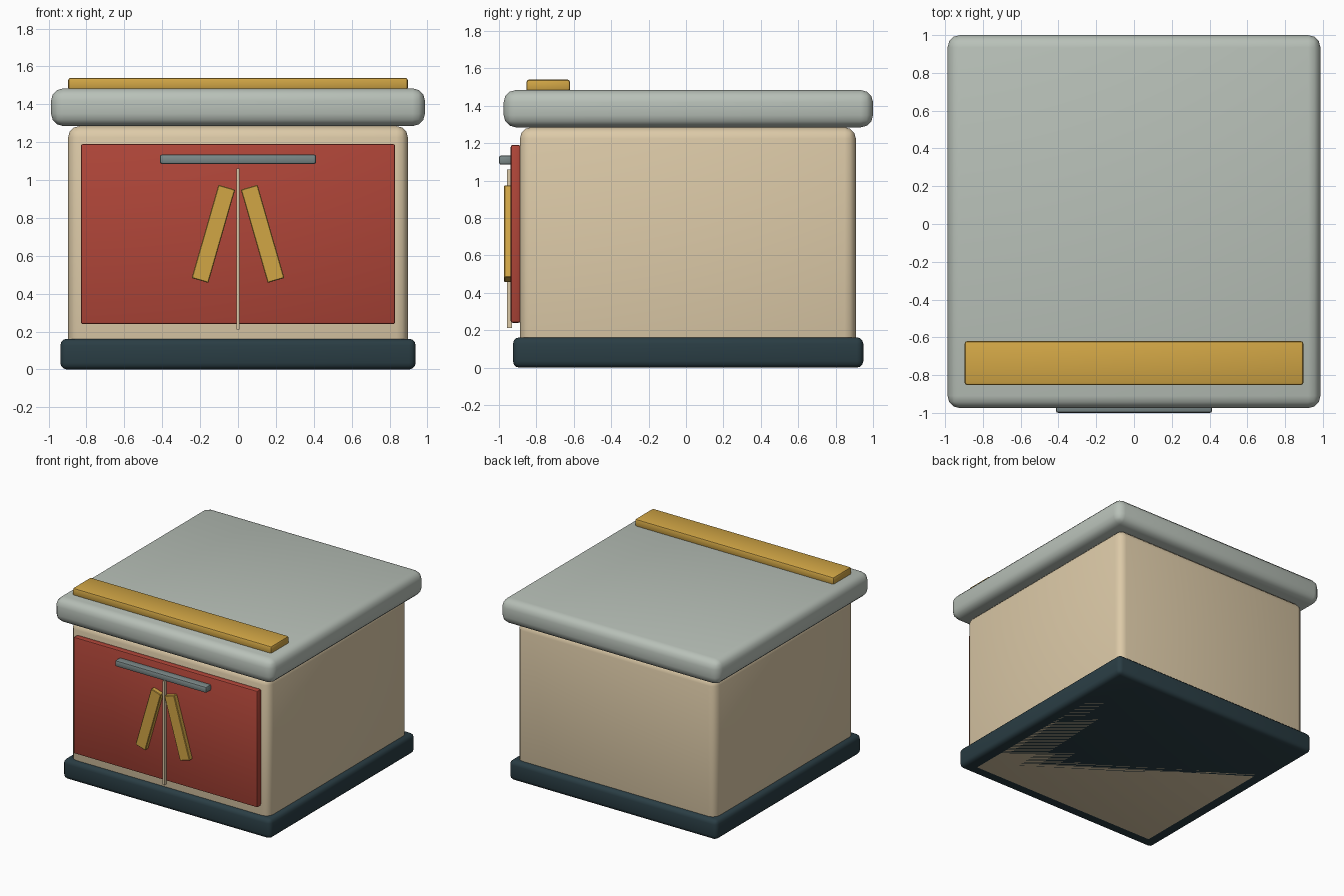
import bpy
from math import radians

if "Cube" in bpy.data.objects:
    bpy.data.objects.remove(bpy.data.objects["Cube"])


def material(name, r, g, b):
    m = bpy.data.materials.new(name)
    m.diffuse_color = (r, g, b, 1)
    m.use_nodes = True
    m.node_tree.nodes["Principled BSDF"].inputs["Base Color"].default_value = m.diffuse_color
    return m


CREAM = material("cream", 0.72, 0.59, 0.39)
RED = material("red", 0.43, 0.06, 0.04)
YELLOW = material("yellow", 0.64, 0.38, 0.06)
DARK = material("dark", 0.023, 0.047, 0.058)
PALE = material("pale_grey", 0.48, 0.53, 0.48)
STEEL = material("steel", 0.20, 0.25, 0.25)


def box(name, x, y, z, mat, bevel, segments=3, tilt=0):
    """Rounded box from (min, max) ranges, optionally tilted about y."""
    ranges = (x, y, z)
    bpy.ops.mesh.primitive_cube_add(size=1, location=[(a + b) / 2 for a, b in ranges])
    ob = bpy.context.object
    ob.name = name
    ob.scale = [b - a for a, b in ranges]
    bpy.ops.object.transform_apply(location=False, rotation=False, scale=True)
    ob.rotation_euler.y = tilt
    ob.data.materials.append(mat)
    if bevel:
        mod = ob.modifiers.new("bevel", 'BEVEL')
        mod.width = bevel
        mod.segments = segments
        bpy.ops.object.modifier_apply(modifier=mod.name)
    bpy.ops.object.shade_smooth_by_angle(angle=radians(35))
    return ob


# Main cabinet
box("plinth", (-0.938, 0.938), (-0.925, 0.948), (0, 0.162), DARK, 0.035)
box("body", (-0.897, 0.897), (-0.888, 0.908), (0, 1.285), CREAM, 0.06)
box("lid", (-0.987, 0.987), (-0.975, 1.0), (1.285, 1.484), PALE, 0.065)
box("lid_strip", (-0.897, 0.897), (-0.853, -0.62), (1.475, 1.54), YELLOW, 0.014, 2)

# Front door with handle and centre seam
box("door", (-0.83, 0.83), (-0.937, -0.885), (0.24, 1.19), RED, 0.01, 2)
box("door_handle", (-0.413, 0.413), (-1.0, -0.93), (1.085, 1.135), STEEL, 0.012, 2)
box("door_seam", (-0.009, 0.009), (-0.957, -0.93), (0.212, 1.06), CREAM, 0)

# Mirrored slanted slats
for side, label in ((-1, "left"), (1, "right")):
    cx = side * 0.13
    box("slat_" + label, (cx - 0.046, cx + 0.046), (-0.973, -0.93),
        (0.46, 0.972), YELLOW, 0.004, 1, tilt=-side * 0.28)
